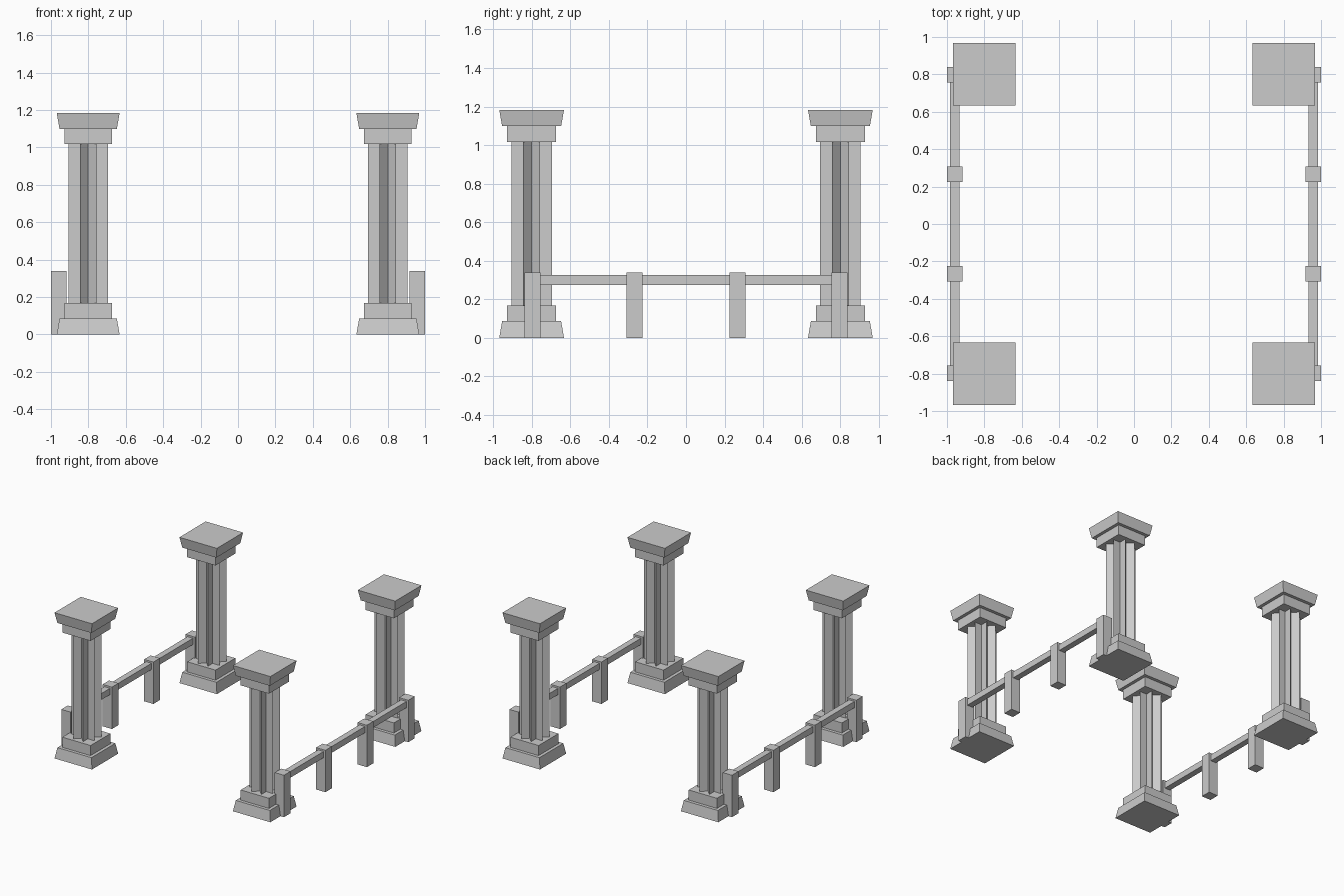
import bpy
import bmesh
from math import cos, sin, pi

if "Cube" in bpy.data.objects:
    bpy.data.objects.remove(bpy.data.objects["Cube"])


def add_prism(bm, bottom, top, z0, z1):
    """Closed solid between two matching outlines."""
    low = [bm.verts.new((x, y, z0)) for x, y in bottom]
    high = [bm.verts.new((x, y, z1)) for x, y in top]
    bm.faces.new(low[::-1])
    bm.faces.new(high)
    n = len(low)
    for i in range(n):
        j = (i + 1) % n
        bm.faces.new((low[i], low[j], high[j], high[i]))


def rect(hx, hy):
    return [(-hx, -hy), (hx, -hy), (hx, hy), (-hx, hy)]


def make_mesh(name, bottom, top, z0, z1):
    bm = bmesh.new()
    add_prism(bm, bottom, top, z0, z1)
    mesh = bpy.data.meshes.new(name)
    bm.to_mesh(mesh)
    bm.free()
    return mesh


def place(name, mesh, x, y):
    obj = bpy.data.objects.new(name, mesh)
    obj.location = (x, y, 0)
    bpy.context.collection.objects.link(obj)


# Fluted shaft outline: eight ridges with V grooves between them
flutes = []
for i in range(16):
    r = 0.060 if i % 2 == 0 else 0.1137
    a = i * pi / 8
    flutes.append((r * cos(a), r * sin(a)))

wide, narrow, block = rect(0.168, 0.168), rect(0.153, 0.153), rect(0.127, 0.127)

# Column parts, from the ground up
column = [
    make_mesh("column_plinth", wide, narrow, 0.0, 0.086),
    make_mesh("column_base_block", block, block, 0.086, 0.168),
    make_mesh("column_shaft", flutes, flutes, 0.168, 1.017),
    make_mesh("column_neck_block", block, block, 1.017, 1.098),
    make_mesh("column_capital", narrow, wide, 1.098, 1.183),
]

# Fence parts
post = make_mesh("fence_post", rect(0.0415, 0.0415), rect(0.0415, 0.0415), 0.0, 0.34)
rail = make_mesh("fence_rail", rect(0.025, 0.80), rect(0.025, 0.80), 0.275, 0.326)

for sx in (-1, 1):
    # Corner columns
    for sy in (-1, 1):
        for mesh in column:
            place(mesh.name, mesh, sx * 0.801, sy * 0.801)
    # Side fence
    for y in (-0.797, -0.266, 0.266, 0.797):
        place("fence_post", post, sx * 0.9585, y)
    place("fence_rail", rail, sx * 0.9585, 0)
